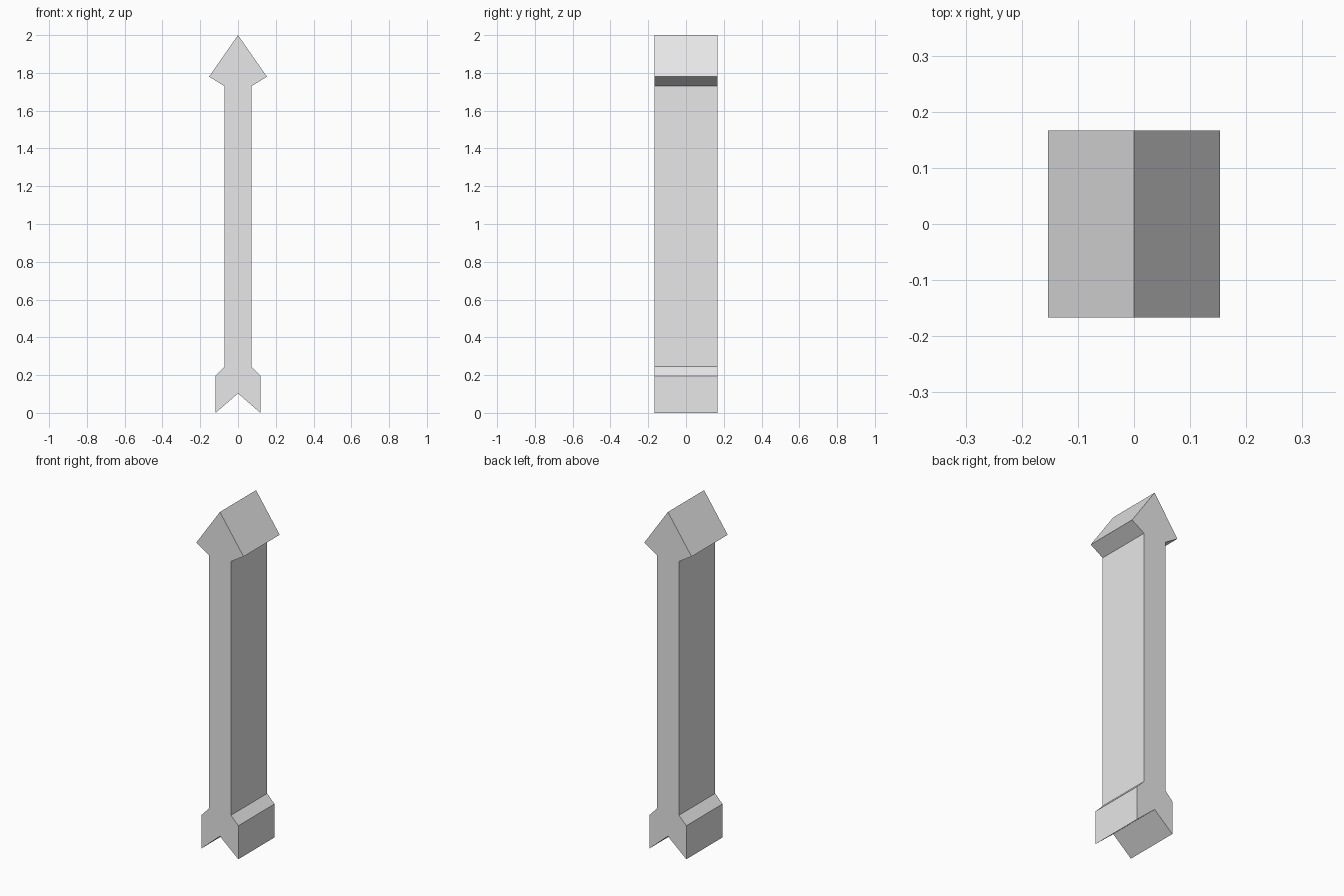
import bpy
import bmesh
from mathutils import Vector

cube = bpy.data.objects.get("Cube")
if cube:
    bpy.data.objects.remove(cube, do_unlink=True)

DEPTH = 0.334

# Single plain grey material
grey = bpy.data.materials.new("light_grey")
grey.use_nodes = True
colour = (0.8, 0.8, 0.8, 1)
grey.diffuse_color = colour
grey.node_tree.nodes["Principled BSDF"].inputs["Base Color"].default_value = colour

# Left half of the outline, from the tail notch up to the tip
half = [(0, 0.103), (0.119, 0), (0.119, 0.196), (0.072, 0.245),
        (0.072, 1.73), (0.153, 1.78), (0, 2)]
outline = half + [(-x, z) for x, z in reversed(half[1:-1])]

# Arrow: mirrored outline extruded from front to back
bm = bmesh.new()
front = bm.faces.new([bm.verts.new((x, -DEPTH / 2, z)) for x, z in outline])
extruded = bmesh.ops.extrude_face_region(bm, geom=[front], use_keep_orig=True)
back_verts = [v for v in extruded["geom"] if isinstance(v, bmesh.types.BMVert)]
bmesh.ops.translate(bm, verts=back_verts, vec=Vector((0, DEPTH, 0)))
bmesh.ops.recalc_face_normals(bm, faces=bm.faces)

mesh = bpy.data.meshes.new("arrow")
bm.to_mesh(mesh)
bm.free()
mesh.materials.append(grey)
arrow = bpy.data.objects.new("arrow", mesh)
bpy.context.collection.objects.link(arrow)
